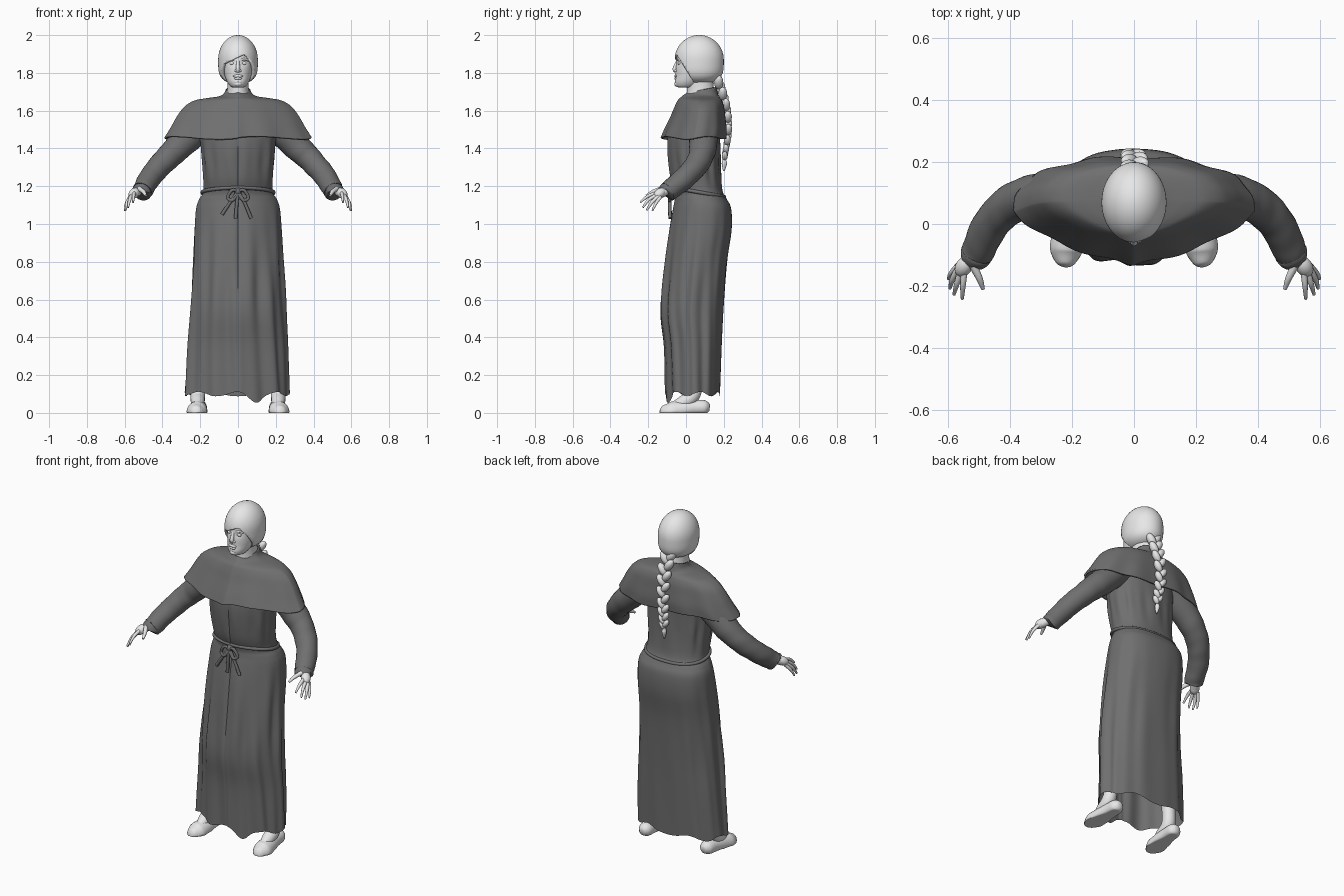
import bpy, bmesh, math
from math import sin, cos, pi, exp
from mathutils import Vector, Matrix, Quaternion

cube = bpy.data.objects.get("Cube")
if cube:
    bpy.data.objects.remove(cube, do_unlink=True)


def material(name, v):
    m = bpy.data.materials.new(name)
    m.use_nodes = True
    m.diffuse_color = (v, v, v, 1)
    m.node_tree.nodes["Principled BSDF"].inputs["Base Color"].default_value = (v, v, v, 1)
    return m


CLOTH = material("dark grey cloth", 0.16)
SKIN = material("pale grey", 0.8)


def finish(name, bm, mat, thickness=0, angle=50):
    bmesh.ops.recalc_face_normals(bm, faces=bm.faces)
    me = bpy.data.meshes.new(name)
    bm.to_mesh(me)
    bm.free()
    me.materials.append(mat)
    ob = bpy.data.objects.new(name, me)
    bpy.context.collection.objects.link(ob)
    bpy.ops.object.select_all(action='DESELECT')
    ob.select_set(True)
    bpy.context.view_layer.objects.active = ob
    bpy.ops.object.shade_smooth_by_angle(angle=math.radians(angle))
    if thickness:
        mod = ob.modifiers.new("thickness", 'SOLIDIFY')
        mod.thickness = thickness
    return ob


def smooth_rows(rows, steps):
    """Catmull-Rom samples through a list of tuples."""
    rows = [Vector(r) for r in rows]
    p = [rows[0]] + rows + [rows[-1]]
    out = []
    for i in range(1, len(p) - 2):
        a, b, c, d = p[i - 1:i + 3]
        for k in range(steps):
            t = k / steps
            out.append(b + (c - a) * (t / 2) + (a * 2 - b * 5 + c * 4 - d) * (t * t / 2)
                       + (b * 3 - a - c * 3 + d) * (t ** 3 / 2))
    return out + [rows[-1]]


def skin_rings(bm, rings, caps):
    vs = [[bm.verts.new(p) for p in ring] for ring in rings]
    n = len(vs[0])
    for a, b in zip(vs, vs[1:]):
        for i in range(n):
            j = (i + 1) % n
            bm.faces.new((a[i], a[j], b[j], b[i]))
    if caps:
        bm.faces.new(vs[0])
        bm.faces.new(vs[-1])


def oval(a, power, front_power=None):
    c, s = cos(a), sin(a)
    e = 2 / (front_power if front_power and s < 0 else power)
    return math.copysign(abs(c) ** e, c), math.copysign(abs(s) ** e, s)


def loft(name, rows, mat, power=2, front_power=None, n=96, steps=6, fold=None, hem=None,
         caps=False, thickness=0):
    """Rows are (height, front y, back y, half width)."""
    rings = []
    for z, front, back, w in smooth_rows(rows, steps):
        ring = []
        for i in range(n):
            a = 2 * pi * i / n
            x, y = oval(a, power, front_power)
            f = fold(a, z) if fold else 1
            dz = hem(a, z) if hem else 0
            ring.append((x * w * f, (front + back) / 2 + y * f * (back - front) / 2, z + dz))
        rings.append(ring)
    bm = bmesh.new()
    skin_rings(bm, rings, caps)
    return finish(name, bm, mat, thickness)


def sweep(name, pts, mat, n=12, steps=5, wrinkle=0):
    """Round tube through (x, y, z, radius) points."""
    s = smooth_rows(pts, steps)
    q, last, rings = Quaternion(), Vector((0, 0, 1)), []
    for i, p in enumerate(s):
        t = (s[min(i + 1, len(s) - 1)] - s[max(i - 1, 0)]).to_3d().normalized()
        q = last.rotation_difference(t) @ q
        last = t
        ring = []
        for k in range(n):
            a = 2 * pi * k / n
            r = p[3] * (1 + wrinkle * sin(i * 1.1 + 2 * sin(a)) * sin(a + i * .3))
            ring.append(p.to_3d() + q @ Vector((cos(a) * r, sin(a) * r, 0)))
        rings.append(ring)
    bm = bmesh.new()
    skin_rings(bm, rings, True)
    return finish(name, bm, mat)


def blob(name, loc, size, mat, rot=None):
    bm = bmesh.new()
    bmesh.ops.create_uvsphere(bm, u_segments=24, v_segments=14, radius=1)
    bm.transform(Matrix.Translation(loc) @ (rot or Matrix()) @ Matrix.Diagonal((*size, 1)))
    return finish(name, bm, mat)


# Long robe with draped folds, swaying to its right at the hem
def robe_fold(a, z):
    skirt = max(0, min(1, (1.12 - z) / .45))
    bodice = max(0, 1 - abs(z - 1.33) / .16)
    amp = .04 * skirt * (1.1 - .6 * sin(a)) + .04 * bodice
    sway = -.06 * cos(a) * max(0, .6 - z)
    pleats = .55 * sin(9 * a + 1 + 1.2 * sin(4 * z)) + .4 * sin(15 * a + 2.5 * z) - .15
    seam = -.03 * exp(-((a - 1.5 * pi) / .035) ** 2) * min(1, max(0, 1.6 - z) * 5)
    return 1 + amp * pleats + sway + seam


def robe_hem(a, z):
    w = max(0, 1 - (z - .1) / .3)
    return w * (.012 * sin(7 * a) - .035 * exp(-((a - 5.1) / .2) ** 2))


loft("robe", [(.1, -.11, .18, .275), (.35, -.115, .19, .263), (.55, -.135, .2, .25),
              (.8, -.112, .217, .238), (.97, -.09, .241, .231), (1.08, -.07, .239, .222),
              (1.13, -.06, .217, .206), (1.17, -.06, .195, .185), (1.25, -.085, .185, .185),
              (1.4, -.1, .18, .197), (1.5, -.09, .18, .2), (1.6, -.05, .18, .16),
              (1.65, -.01, .16, .09), (1.68, .01, .14, .055)],
     CLOTH, power=2.5, front_power=1.85, n=192, fold=robe_fold, hem=robe_hem)


# Shoulder cape and collar
def cape_fold(a, z):
    return 1 + .03 * min(1, max(0, (1.68 - z) / .2)) * sin(11 * a + .5) * abs(sin(a))


def cape_hem(a, z):
    return .008 * sin(4 * a) * max(0, (1.6 - z) / .15) + .4 * max(0, z - 1.68) * (sin(a) - .2)


loft("cape", [(1.457, -.13, .215, .39), (1.51, -.108, .217, .357), (1.57, -.08, .21, .323),
              (1.62, -.06, .203, .285), (1.652, -.045, .192, .235), (1.665, -.035, .182, .175),
              (1.675, -.022, .174, .105), (1.69, -.01, .168, .076), (1.715, .008, .16, .064)],
     CLOTH, power=2.4, front_power=1.4, fold=cape_fold, hem=cape_hem, thickness=.01)

# Rope belt with bow
belt = []
for i in range(49):
    a = 2 * pi * i / 48 - pi / 2
    x, y = oval(a, 2.4, 1.85)
    belt.append((.189 * x, .068 + .135 * y, 1.168 - .024 * y, .01))
sweep("rope_belt", belt, CLOTH, n=8, steps=2)
blob("belt_knot", (0, -.076, 1.172), (.02, .017, .02), CLOTH)
for i, (x, z) in enumerate([(-.085, 1.05), (-.012, 1.03), (.07, 1.03)]):
    sweep(f"belt_tail_{i + 1}", [(0, -.08, 1.17, .009), (x * .45, -.086, 1.12, .009),
                                 (x, -.084, z, .01)], CLOTH, n=8)
for s, side in ((1, "left"), (-1, "right")):
    sweep(f"{side}_bow_loop", [(0, -.08, 1.17, .008), (s * .03, -.086, 1.18, .009),
                               (s * .055, -.082, 1.14, .009), (s * .03, -.088, 1.125, .009),
                               (0, -.083, 1.16, .008)], CLOTH, n=8)

# Head, neck and face
def face_dent(a, z):
    socket = sum(exp(-((a - c) / .22) ** 2) for c in (1.5 * pi - .42, 1.5 * pi + .42))
    return 1 - .06 * socket * exp(-((z - 1.852) / .014) ** 2)


loft("neck", [(1.64, .0, .15, .064), (1.7, .005, .15, .058), (1.74, .005, .145, .056),
              (1.79, .0, .14, .056)], SKIN, n=32)
loft("head", [(1.722, -.035, .03, .022), (1.729, -.052, .06, .04), (1.752, -.059, .09, .057),
              (1.785, -.055, .12, .07), (1.82, -.054, .14, .077), (1.87, -.05, .15, .08),
              (1.92, -.042, .15, .076), (1.96, -.01, .13, .05)],
     SKIN, n=48, fold=face_dent, caps=True)
sweep("nose", [(0, -.042, 1.868, .008), (0, -.053, 1.84, .01), (0, -.059, 1.82, .012),
               (0, -.052, 1.808, .012)], SKIN)
blob("upper_lip", (0, -.053, 1.783), (.026, .009, .008), SKIN)
blob("lower_lip", (0, -.053, 1.771), (.021, .009, .008), SKIN)
blob("chin", (0, -.046, 1.742), (.022, .016, .015), SKIN)
for s, side in ((1, "left"), (-1, "right")):
    blob(f"{side}_eye", (s * .031, -.035, 1.851), (.015, .009, .009), SKIN)
    blob(f"{side}_nostril", (s * .011, -.054, 1.811), (.008, .008, .007), SKIN)
    sweep(f"{side}_brow", [(s * .012, -.044, 1.867, .005), (s * .032, -.04, 1.873, .006),
                           (s * .056, -.022, 1.865, .005)], SKIN, n=8)

# Bobbed hair, opened over the face with a slanted fringe
bm = bmesh.new()
bmesh.ops.create_uvsphere(bm, u_segments=48, v_segments=28, radius=1)
for v in bm.verts:
    k = math.sqrt(1 + v.co.z ** 2) if v.co.z < 0 else 1
    v.co = Vector((v.co.x * k * .105, .07 + v.co.y * k * .13, 1.87 + v.co.z * .13))
cuts = [(Vector((0, .035, 1.76)), Vector((0, 1, .62))), (Vector((0, 0, 1.882)), Vector((-.45, 0, 1)))]
for co, no in cuts:
    bmesh.ops.bisect_plane(bm, geom=bm.verts[:] + bm.edges[:] + bm.faces[:], plane_co=co, plane_no=no)
opening = [f for f in bm.faces if all((f.calc_center_median() - co).dot(no) < 0 for co, no in cuts)]
bmesh.ops.delete(bm, geom=opening, context='FACES')
finish("hair", bm, SKIN, thickness=.018)

# Plait down the back
path = smooth_rows([(0, .165, 1.77), (.003, .195, 1.69), (0, .218, 1.6), (-.004, .225, 1.5),
                    (0, .215, 1.42), (.003, .205, 1.36)], 3)
for i, p in enumerate(path):
    w = 1 - .4 * i / len(path)
    s = 1 if i % 2 else -1
    blob(f"plait_strand_{i + 1}", p + Vector((s * .019 * w, 0, 0)), (.023 * w, .025 * w, .043 * w),
         SKIN, Matrix.Rotation(s * .6, 4, 'Y'))
sweep("plait_end", [(0, .205, 1.37, .012), (.002, .203, 1.345, .008), (.004, .203, 1.32, .014),
                    (.006, .2, 1.28, .004)], SKIN)

# Arms, hands and feet
fingers = {"thumb": ((.52, -.135, 1.185), (.5, -.175, 1.17), (.488, -.21, 1.15), .011),
           "index": ((.548, -.15, 1.165), (.553, -.2, 1.148), (.555, -.242, 1.115), .009),
           "middle": ((.56, -.15, 1.155), (.573, -.195, 1.13), (.582, -.228, 1.088), .009),
           "ring": ((.568, -.145, 1.148), (.587, -.18, 1.115), (.595, -.208, 1.073), .009),
           "little": ((.57, -.135, 1.143), (.592, -.16, 1.108), (.6, -.178, 1.07), .008)}
for s, side in ((1, "left"), (-1, "right")):
    sweep(f"{side}_sleeve", [(s * .17, .09, 1.55, .085), (s * .31, .09, 1.412, .073),
                             (s * .395, .065, 1.328, .064), (s * .462, 0, 1.25, .059),
                             (s * .503, -.085, 1.18, .054), (s * .507, -.094, 1.174, .051),
                             (s * .5, -.08, 1.185, .04)], CLOTH, n=28, steps=7, wrinkle=.025)
    sweep(f"{side}_wrist", [(s * .5, -.07, 1.2, .027), (s * .53, -.11, 1.175, .025),
                            (s * .548, -.135, 1.16, .024)], SKIN, n=16)
    aim = Vector((s * .04, -.06, -.045)).to_track_quat('Z', 'Y').to_matrix().to_4x4()
    blob(f"{side}_palm", (s * .55, -.138, 1.163), (.027, .025, .038), SKIN, aim)
    for name, (a, b, c, r) in fingers.items():
        sweep(f"{side}_{name}_finger", [(s * p[0], p[1], p[2], r * k)
                                        for p, k in ((a, 1.2), (b, 1), (c, .55))], SKIN, n=10)
    x = s * .213
    sweep(f"{side}_shoe", [(x + s * .01, -.138, .012, .01), (x + s * .009, -.127, .01, .03),
                           (x + s * .006, -.085, .004, .053), (x, -.03, .014, .051),
                           (x - s * .005, .04, .026, .043), (x - s * .008, .1, .028, .039),
                           (x - s * .008, .125, .026, .018)], SKIN, n=24)
    for v in bpy.context.object.data.vertices:
        v.co.z = max(0, v.co.z)
    sweep(f"{side}_foot", [(x, -.06, .035, .026), (x, -.015, .055, .036), (x, .035, .09, .038),
                           (x * .97, .05, .16, .037), (x * .9, .05, .34, .045)], SKIN, n=20)
